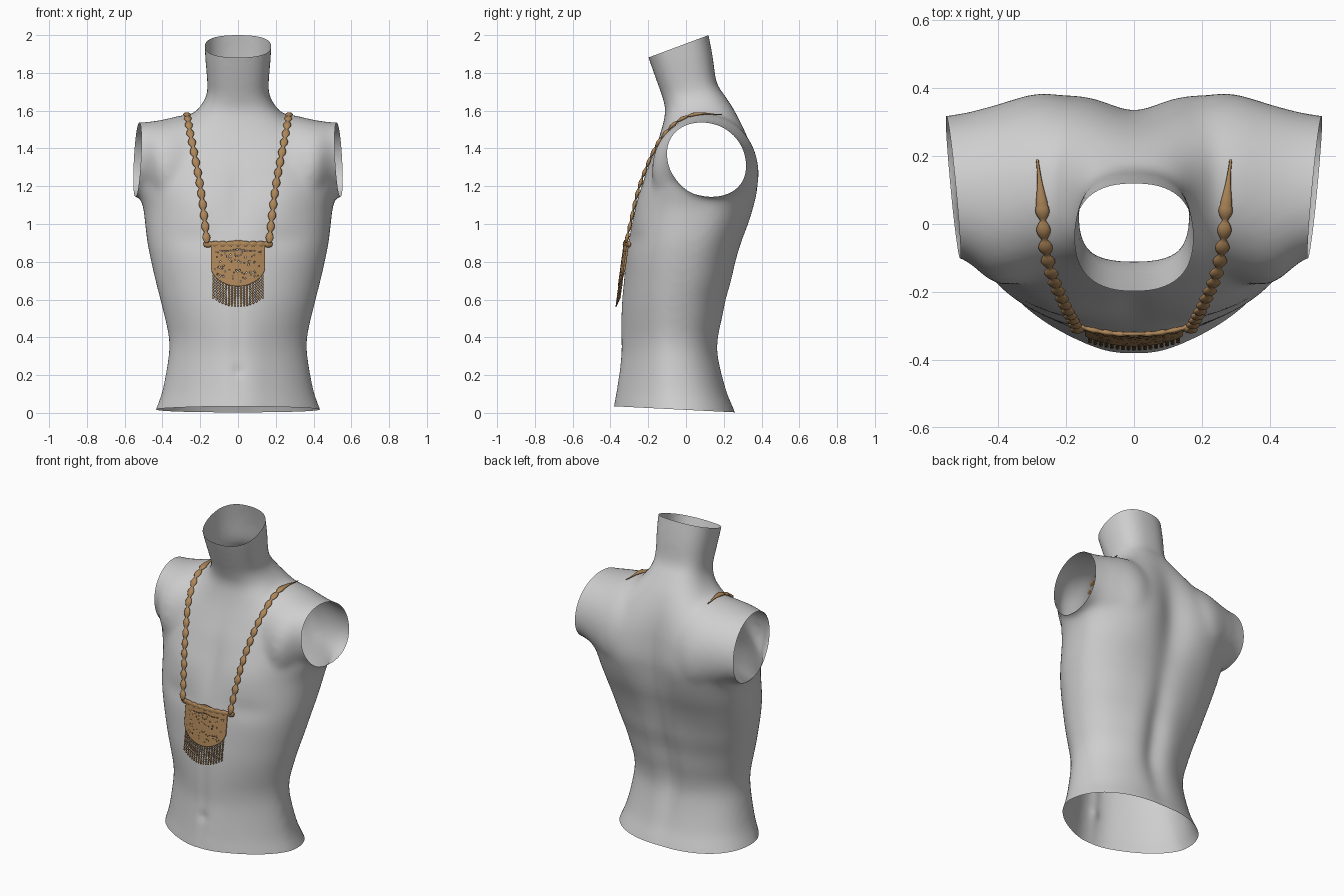
import bpy
import bmesh
import math
import random
from mathutils import Vector
from mathutils.bvhtree import BVHTree

random.seed(4)
cube = bpy.data.objects.get("Cube")
if cube:
    bpy.data.objects.remove(cube, do_unlink=True)


def make_material(name, colour):
    mat = bpy.data.materials.new(name)
    mat.use_nodes = True
    mat.diffuse_color = (*colour, 1)
    shader = next(n for n in mat.node_tree.nodes if n.type == 'BSDF_PRINCIPLED')
    shader.inputs["Base Color"].default_value = (*colour, 1)
    return mat


GREY = make_material("plain grey", (0.62, 0.62, 0.62))
BRONZE = make_material("aged bronze", (0.42, 0.24, 0.10))


def add_object(name, bm, mat):
    mesh = bpy.data.meshes.new(name)
    bm.to_mesh(mesh)
    bm.free()
    mesh.shade_smooth()
    mesh.materials.append(mat)
    obj = bpy.data.objects.new(name, mesh)
    bpy.context.collection.objects.link(obj)
    return obj


def loft(bm, rings):
    """Skin a list of closed rings and cap both ends."""
    rows = [[bm.verts.new(p) for p in ring] for ring in rings]
    n = len(rows[0])
    faces = [bm.faces.new((a[i], a[(i + 1) % n], b[(i + 1) % n], b[i]))
             for a, b in zip(rows, rows[1:]) for i in range(n)]
    faces += [bm.faces.new(rows[0]), bm.faces.new(rows[-1])]
    bmesh.ops.recalc_face_normals(bm, faces=faces)


def oval(rx, ry, front_power, back_power, count=64):
    """Superellipse points, with separate powers for -y and +y."""
    points = []
    for i in range(count):
        c, s = math.cos(math.tau * i / count), math.sin(math.tau * i / count)
        k = 2 / (back_power if s > 0 else front_power)
        points.append((rx * math.copysign(abs(c) ** k, c),
                       ry * math.copysign(abs(s) ** k, s)))
    return points


def spline(rows, steps=4):
    """Smooth curve through rows of numbers."""
    pts = [Vector(r) for r in rows]
    pts = [pts[0], *pts, pts[-1]]
    result = []
    for a, b, c, d in zip(pts, pts[1:], pts[2:], pts[3:]):
        for i in range(steps):
            t = i / steps
            result.append(b + (c - a) * (t / 2) + (a * 2 - b * 5 + c * 4 - d) * (t * t / 2)
                          + (b * 3 - a - c * 3 + d) * (t ** 3 / 2))
    return result + [pts[-1]]


def tube(bm, path, radius, sides=8):
    """Skin a flattened tube along a path; radius is a function of 0..1."""
    rings = []
    last = len(path) - 1
    for i, p in enumerate(path):
        along = (path[min(i + 1, last)] - path[max(i - 1, 0)]).normalized()
        ref = Vector((0, 0, 1)) if abs(along.x) > 0.7 else Vector((1, 0, 0))
        u = along.cross(ref).normalized()
        v = along.cross(u)
        r = radius(i / last)
        rings.append([p + u * x + v * y for x, y in oval(r * .5, r, 2, 2, sides)])
    loft(bm, rings)


# Trunk and neck sections: height, half width, front, back
TRUNK = [
    (-.1, .48, -.395, .3), (.02, .435, -.385, .255), (.12, .4, -.367, .215),
    (.3, .368, -.344, .17), (.4, .367, -.345, .17), (.5, .387, -.345, .19),
    (.6, .412, -.34, .21), (.7, .437, -.33, .24), (.8, .46, -.32, .265),
    (.9, .48, -.307, .295), (1, .492, -.287, .33), (1.1, .505, -.262, .355),
    (1.2, .54, -.233, .37), (1.3, .54, -.203, .365), (1.4, .49, -.165, .348),
    (1.5, .35, -.13, .315), (1.6, .22, -.11, .265), (1.68, .168, -.128, .21),
    (1.75, .163, -.153, .165), (1.9, .175, -.205, .14), (2.1, .18, -.265, .1),
]
# Shoulder sections: x, centre y, centre z, half depth, half height, shear
SHOULDER = [
    (.64, .113, 1.345, .193, .195, .18), (.51, .112, 1.338, .21, .2, .15),
    (.4, .085, 1.3, .262, .252, 0), (.25, .105, 1.28, .262, .302, 0),
    (0, .1, 1.3, .22, .28, 0),
]


def trunk_ring(z, w, front, back):
    # The belly is pointed in plan, the chest broad and widest towards the back
    chest = min(1, max(0, (z - .4) / .7))
    mid = (front + back) / 2 + .06 * math.exp(-((z - 1.2) / .3) ** 2)
    return [(x, mid + y * (back - mid if y > 0 else mid - front), z)
            for x, y in oval(w, 1, 1.65 + .8 * chest, 2.3 + .2 * chest)]


def shoulder_ring(x, yc, zc, ry, rz, shear):
    return [(x, yc + y - shear * z, zc + z) for y, z in oval(ry, rz, 2.1, 2.1)]


bm = bmesh.new()
loft(bm, [trunk_ring(*row) for row in spline(TRUNK)])
mirrored = [(-s[0], *s[1:]) for s in SHOULDER[:-1]]
loft(bm, [shoulder_ring(*row) for row in spline(mirrored + SHOULDER[::-1])])
rough = add_object("rough_torso", bm, GREY)

# Fuse the lofts into one smooth skin
remesh = rough.modifiers.new("fuse", 'REMESH')
remesh.mode = 'VOXEL'
remesh.voxel_size = 0.016
soften = rough.modifiers.new("soften", 'SMOOTH')
soften.factor = 0.5
soften.iterations = 18
bpy.context.view_layer.update()
depsgraph = bpy.context.evaluated_depsgraph_get()
fused = bpy.data.meshes.new_from_object(rough.evaluated_get(depsgraph))
bm = bmesh.new()
bm.from_mesh(fused)
bpy.data.objects.remove(rough, do_unlink=True)
bpy.data.meshes.remove(fused)
bm.normal_update()

# Muscle relief: side (-1 front, 1 back), x, z, x spread, z spread, height
RELIEF = [
    (-1, .22, 1.12, .14, .13, .014), (-1, .25, .92, .13, .06, -.008),
    (-1, 0, 1.15, .05, .2, -.008), (-1, 0, .45, .03, .3, -.006),
    (-1, 0, .22, .03, .03, -.008), (-1, .09, .2, .07, .25, .006),
    (1, 0, 1.2, .1, .35, -.035), (1, 0, .5, .06, .35, -.022),
    (1, .25, 1.2, .15, .25, .02), (1, .13, .5, .08, .3, .008),
]
for v in bm.verts:
    shift = 0
    for side, x, z, sx, sz, height in RELIEF:
        facing = max(0, side * v.normal.y)
        dist = ((abs(v.co.x) - x) / sx) ** 2 + ((v.co.z - z) / sz) ** 2
        shift += side * height * facing * math.exp(-dist)
    v.co.y += shift

# Open the neck, waist and both armholes
CUTS = [((0, .12, 2), (0, -.35, .94)), ((0, .26, .003), (0, -.05, -1)),
        ((.533, .115, 1.345), (1, -.09, .04)),
        ((-.533, .115, 1.345), (-1, -.09, .04))]
for point, normal in CUTS:
    bmesh.ops.bisect_plane(bm, geom=bm.verts[:] + bm.edges[:] + bm.faces[:],
                           plane_co=point, plane_no=Vector(normal).normalized(),
                           clear_outer=True)
bm.normal_update()
skin = BVHTree.FromBMesh(bm)
add_object("torso", bm, GREY)


def drape(p):
    """Keep a chain point just outside the skin."""
    spot, normal = skin.find_nearest(p)[:2]
    return spot + normal * max(.007, (p - spot).dot(normal))


def resample(points, count):
    lengths = [(b - a).length for a, b in zip(points, points[1:])]
    result = []
    for i in range(count + 1):
        d = sum(lengths) * i / count
        k = 0
        while k < len(lengths) - 1 and d > lengths[k]:
            d -= lengths[k]
            k += 1
        result.append(points[k].lerp(points[k + 1], d / lengths[k]))
    return result


# Beaded chains over each shoulder
CHAIN = [(.165, -.318, .9), (.175, -.295, 1), (.2, -.247, 1.2),
         (.237, -.165, 1.4), (.255, -.1, 1.49), (.262, -.03, 1.54),
         (.27, .06, 1.575), (.285, .19, 1.58)]
BEADS = 16


def chain_radius(t):
    if t > .86:
        return .004 + .015 * ((1 - t) / .14) ** 2
    return .008 + .013 * abs(math.sin(math.pi * BEADS * t))


for side, name in ((1, "left_chain"), (-1, "right_chain")):
    path = [drape(Vector((side * x, y, z)))
            for x, y, z in resample(spline(CHAIN), BEADS * 8)]
    for _ in range(4):
        path[1:-1] = [(a + b + c) / 3 for a, b, c in zip(path, path[1:], path[2:])]
    bm = bmesh.new()
    tube(bm, path, chain_radius)
    add_object(name, bm, BRONZE)


def hang(x, z):
    """Point on the gently curved surface of the pendant."""
    return Vector((x, -.325 - (.9 - z) * .135 + .9 * x * x, z))


def plate_bottom(x):
    return .67 + .13 * (1 - math.sqrt(1 - (x / .15) ** 2))


# Pendant plate with a rounded bottom and pierced openwork
COLS, ROWS, HALF = 48, 36, .143
bm = bmesh.new()
grid = []
for i in range(COLS + 1):
    x = HALF * (2 * i / COLS - 1)
    top = .9 + .015 * math.exp(-(x / .04) ** 2)
    low = plate_bottom(x)
    grid.append([bm.verts.new(hang(x, low + (top - low) * j / ROWS))
                 for j in range(ROWS + 1)])
for i in range(COLS):
    for j in range(ROWS):
        inner = 2 < i < COLS - 3 and 2 < j < ROWS - 9
        slot = j == ROWS - 8 and 7 < i < COLS - 8 and i % 3
        if slot or (inner and random.random() < .07):
            continue
        bm.faces.new((grid[i][j], grid[i + 1][j], grid[i + 1][j + 1], grid[i][j + 1]))
plate = add_object("pendant_plate", bm, BRONZE)
thick = plate.modifiers.new("thickness", 'SOLIDIFY')
thick.thickness = .01
thick.offset = 0

# Scalloped bar joining the plate to the chains
bm = bmesh.new()
bar = [hang(.18 * (i / 48 - 1), .893) for i in range(97)]
tube(bm, bar, lambda t: .012 + .006 * abs(math.sin(math.pi * 9 * t)))
add_object("pendant_bar", bm, BRONZE)

# Fringe of beaded strands
STRANDS = 17
bm = bmesh.new()
for s in range(STRANDS):
    x = .13 * (2 * s / (STRANDS - 1) - 1)
    top, low = plate_bottom(x) + .01, .56 + .045 * (x / .13) ** 2
    strand = [hang(x, top + (low - top) * i / 36) for i in range(37)]
    tube(bm, strand, lambda t: .003 + .0035 * abs(math.sin(math.pi * 9 * t)), 6)
add_object("pendant_fringe", bm, BRONZE)
